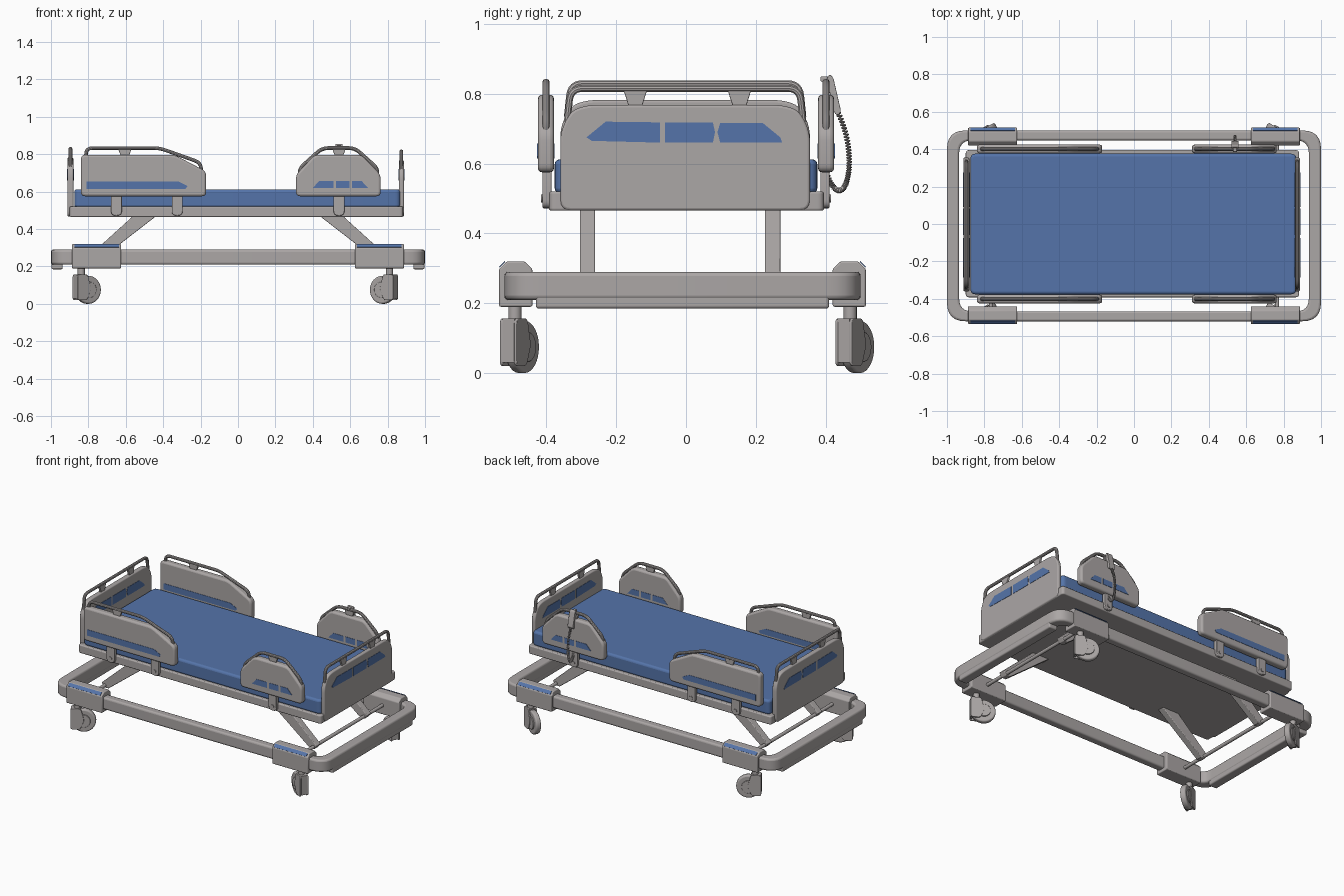
import bpy, bmesh, math
from mathutils import Vector, Matrix

if "Cube" in bpy.data.objects:
    bpy.data.objects.remove(bpy.data.objects["Cube"])


def material(name, rgb):
    m = bpy.data.materials.new(name)
    m.diffuse_color = (*rgb, 1)
    m.use_nodes = True
    m.node_tree.nodes["Principled BSDF"].inputs["Base Color"].default_value = m.diffuse_color
    return m


GREY = material("warm_grey", (0.41, 0.385, 0.38))
BLUE = material("mattress_blue", (0.09, 0.175, 0.40))
CY = -0.01  # base frame centre in y


def rounded(pts, r, closed=True, n=6):
    """Round the corners of a 2D outline or path."""
    pts, out = [Vector(p) for p in pts], []
    for i, p in enumerate(pts):
        if not closed and i in (0, len(pts) - 1):
            out.append(p)
            continue
        a, b = pts[i - 1] - p, pts[(i + 1) % len(pts)] - p
        s = p + a.normalized() * min(r, a.length * 0.45)
        e = p + b.normalized() * min(r, b.length * 0.45)
        for k in range(n + 1):
            t = k / n
            out.append(s * (1 - t) ** 2 + p * 2 * t * (1 - t) + e * t * t)
    return out


def place(axis, a, b, d):
    return {'x': (d, a, b), 'y': (a, d, b), 'z': (a, b, d)}[axis]


def finish(name, bm, mat, bevel=0, matrix=None):
    bmesh.ops.recalc_face_normals(bm, faces=bm.faces)
    me = bpy.data.meshes.new(name)
    bm.to_mesh(me)
    bm.free()
    me.materials.append(mat)
    ob = bpy.data.objects.new(name, me)
    bpy.context.collection.objects.link(ob)
    if matrix:
        ob.matrix_world = matrix
    if bevel:
        m = ob.modifiers.new("bevel", 'BEVEL')
        m.width, m.segments, m.limit_method = bevel, 3, 'ANGLE'
        m.angle_limit = math.radians(40)
    return ob


def prism(name, pts, axis, lo, hi, mat=GREY, bevel=0, matrix=None):
    """Extrude a 2D outline along an axis from lo to hi."""
    bm = bmesh.new()
    rows = [[bm.verts.new(place(axis, p[0], p[1], d)) for p in pts] for d in (lo, hi)]
    n = len(pts)
    for r in rows:
        bm.faces.new(r)
    for i in range(n):
        j = (i + 1) % n
        bm.faces.new((rows[0][i], rows[0][j], rows[1][j], rows[1][i]))
    return finish(name, bm, mat, bevel, matrix)


def rect(x0, x1, y0, y1):
    return [(x0, y0), (x1, y0), (x1, y1), (x0, y1)]


def cylinder(name, r, lo, hi, axis, a=0, b=0, bevel=0, matrix=None, n=32):
    pts = [(a + r * math.cos(math.tau * i / n), b + r * math.sin(math.tau * i / n)) for i in range(n)]
    return prism(name, pts, axis, lo, hi, GREY, bevel, matrix)


def tube(name, pts, r, res=3):
    cu = bpy.data.curves.new(name, 'CURVE')
    cu.dimensions, cu.bevel_depth, cu.bevel_resolution, cu.use_fill_caps = '3D', r, res, True
    sp = cu.splines.new('POLY')
    sp.points.add(len(pts) - 1)
    for q, p in zip(sp.points, pts):
        q.co = (*p, 1)
    cu.materials.append(GREY)
    ob = bpy.data.objects.new(name, cu)
    bpy.context.collection.objects.link(ob)
    bpy.ops.object.select_all(action='DESELECT')
    ob.select_set(True)
    bpy.context.view_layer.objects.active = ob
    bpy.ops.object.convert(target='MESH')


# --- base frame ring
outer = rounded(rect(-1, 1, CY - 0.51, CY + 0.51), 0.1)
inner = rounded(rect(-0.935, 0.935, CY - 0.457, CY + 0.457), 0.07)
bm = bmesh.new()
loops = [[bm.verts.new((p[0], p[1], z)) for p in ps]
         for ps, z in ((outer, 0.21), (outer, 0.29), (inner, 0.29), (inner, 0.21))]
for k in range(4):
    for i in range(len(outer)):
        j = (i + 1) % len(outer)
        bm.faces.new((loops[k][i], loops[k][j], loops[(k + 1) % 4][j], loops[(k + 1) % 4][i]))
finish("base_frame", bm, GREY, 0.012)

for sx in (-1, 1):
    end = "head" if sx < 0 else "foot"
    # deeper lower part of the end beams
    prism(f"{end}_base_beam", rect(*sorted((sx * 0.937, sx * 0.998)), CY - 0.42, CY + 0.42),
          'z', 0.185, 0.27, bevel=0.008)
    # lifting arms and their cross rod
    arm = [(sx * 0.43, 0.475), (sx * 0.555, 0.475), (sx * 0.79, 0.262), (sx * 0.77, 0.235), (sx * 0.74, 0.235)]
    for y in (-0.282, 0.248):
        prism(f"{end}_lift_arm", arm, 'y', y - 0.022, y + 0.022, bevel=0.004)
    cylinder(f"{end}_cross_rod", 0.011, CY - 0.46, CY + 0.46, 'y', sx * 0.765, 0.25, n=16)

    for sy in (-1, 1):
        # corner housings with a blue strip on the outer chamfer
        def Y(v): return CY + sy * v
        prof = [(Y(0.43), 0.19), (Y(0.525), 0.19), (Y(0.525), 0.298), (Y(0.503), 0.32),
                (Y(0.452), 0.32), (Y(0.43), 0.298)]
        lo, hi = sorted((sx * 0.625, sx * 0.887))
        prism(f"{end}_corner_housing", prof, 'x', lo, hi, bevel=0.005)
        strip = [(Y(0.523), 0.302), (Y(0.507), 0.318), (Y(0.509), 0.3205), (Y(0.5255), 0.304)]
        prism(f"{end}_housing_strip", strip, 'x', lo + 0.012, hi - 0.012, BLUE)
        # swivelled casters, local x is the trailing direction
        sxp = 0.81 if sx > 0 else -0.838
        M = Matrix.Translation((sxp, CY + sy * 0.48, 0)) @ Matrix.Rotation(
            math.radians(150 if sx > 0 else 30), 4, 'Z')
        cylinder("caster_stem", 0.019, 0.14, 0.2, 'z', matrix=M, n=20)
        cylinder("caster_wheel", 0.075, -0.017, 0.017, 'y', 0.04, 0.075, 0.009, M)
        cylinder("caster_hub", 0.042, -0.024, 0.024, 'y', 0.04, 0.075, 0.003, M)
        side = rounded([(-0.038, 0.02), (0.02, 0.02), (0.045, 0.08), (0.025, 0.157), (-0.038, 0.157)], 0.015)
        for s in (-1, 1):
            prism("caster_fork_plate", side, 'y', *sorted((s * 0.019, s * 0.028)), bevel=0.002, matrix=M)
        prism("caster_fork_bridge", rect(-0.037, -0.024, 0.03, 0.156), 'y', -0.02, 0.02, matrix=M)
        prism("caster_fork_top", rect(-0.036, 0.024, 0.148, 0.157), 'y', -0.02, 0.02, matrix=M)

# --- bed deck and mattress
prism("bed_deck", rounded(rect(-0.9, 0.883, -0.392, 0.395), 0.02), 'z', 0.465, 0.52, bevel=0.006)
prism("mattress", rounded(rect(-0.875, 0.868, -0.376, 0.376), 0.03), 'z', 0.515, 0.612, BLUE, 0.014)


def panels(name, outlines, axis, lo, hi):
    """Thin blue plates on both faces of a board."""
    for o in outlines:
        for d0, d1 in ((lo - 0.002, lo + 0.002), (hi - 0.002, hi + 0.002)):
            prism(name, o, axis, d0, d1, BLUE)


# --- end boards with hand rails
for name, x0, x1, dz in (("head", -0.912, -0.88, 0.014), ("foot", 0.86, 0.887, 0.0)):
    xm = (x0 + x1) / 2
    outline = [(-0.36, 0.466), (0.355, 0.466), (0.355, 0.69 + dz), (0.325, 0.752 + dz), (0.275, 0.768 + dz),
               (-0.28, 0.768 + dz), (-0.33, 0.752 + dz), (-0.36, 0.69 + dz)]
    prism(f"{name}_board", rounded(outline, 0.03, n=4), 'x', x0, x1, bevel=0.007)
    path = rounded([(-0.34, 0.72 + dz), (-0.33, 0.815 + dz), (0.325, 0.815 + dz), (0.335, 0.72 + dz)], 0.035, False)
    tube(f"{name}_board_rail", [(xm, *p) for p in path], 0.01)
    for y in (-0.145, 0.153):
        prism(f"{name}_rail_post", [(y - 0.018, 0.76 + dz), (y + 0.018, 0.76 + dz),
                                    (y + 0.033, 0.808 + dz), (y - 0.033, 0.808 + dz)],
              'x', xm - 0.007, xm + 0.007, bevel=0.002)
    panels(f"{name}_board_panel", [
        [(-0.285, 0.675), (-0.27, 0.665), (-0.075, 0.66), (-0.075, 0.718), (-0.23, 0.72)],
        [(-0.06, 0.66), (0.077, 0.66), (0.083, 0.69), (0.077, 0.718), (-0.06, 0.718)],
        [(0.098, 0.66), (0.275, 0.66), (0.27, 0.675), (0.22, 0.716), (0.098, 0.716), (0.09, 0.69)]], 'x', x0, x1)

# --- side rails
LONG = dict(
    outline=[(-0.84, 0.575), (-0.17, 0.575), (-0.17, 0.708), (-0.34, 0.797), (-0.84, 0.797)],
    path=[(-0.815, 0.77), (-0.81, 0.833), (-0.42, 0.833), (-0.2, 0.755), (-0.195, 0.69)],
    blue=[[(-0.81, 0.615), (-0.28, 0.615), (-0.27, 0.63), (-0.32, 0.655), (-0.81, 0.655)]],
    posts=[-0.605], arms=[-0.65, -0.325])
SHORT = dict(
    outline=[(0.31, 0.575), (0.763, 0.575), (0.763, 0.69), (0.66, 0.797), (0.41, 0.797), (0.31, 0.69)],
    path=[(0.33, 0.68), (0.33, 0.725), (0.45, 0.833), (0.625, 0.833), (0.745, 0.725), (0.745, 0.68)],
    blue=[[(0.4, 0.62), (0.51, 0.62), (0.51, 0.658), (0.435, 0.658)], rect(0.525, 0.595, 0.62, 0.658),
          [(0.61, 0.62), (0.695, 0.62), (0.66, 0.658), (0.61, 0.658)]],
    posts=[0.54], arms=[0.54])
for side, sy in (("right", -1), ("left", 1)):
    for kind, d in (("long", LONG), ("short", SHORT)):
        nm = f"{side}_{kind}_side"
        y0, y1 = sorted((sy * 0.378, sy * 0.424))
        ym = sy * 0.401
        prism(f"{nm}_board", rounded(d["outline"], 0.025, n=4), 'y', y0, y1, bevel=0.012)
        tube(f"{nm}_hand_rail", [(p[0], ym, p[1]) for p in rounded(d["path"], 0.035, False)], 0.01)
        panels(f"{nm}_panel", d["blue"], 'y', y0, y1)
        for x in d["posts"]:
            prism(f"{nm}_post", [(x - 0.022, 0.79), (x + 0.022, 0.79), (x + 0.035, 0.828), (x - 0.035, 0.828)],
                  'y', ym - 0.007, ym + 0.007, bevel=0.002)
        for x in d["arms"]:
            prism(f"{nm}_bracket", rounded(rect(x - 0.029, x + 0.029, 0.472, 0.6), 0.025), 'y',
                  *sorted((sy * 0.385, sy * 0.411)), bevel=0.004)
            cylinder(f"{nm}_pivot", 0.012, *sorted((sy * 0.4, sy * 0.415)), 'y', x, 0.5, n=16)

# --- hand control with coiled cable, hung on the left short side rail
prism("hand_control", rounded([(0.402, 0.842), (0.412, 0.857), (0.422, 0.845), (0.444, 0.75),
                               (0.436, 0.738), (0.426, 0.742)], 0.006, n=3), 'x', 0.52, 0.56, bevel=0.004)
prism("hand_control_hook", rect(0.385, 0.42, 0.835, 0.849), 'x', 0.53, 0.55, bevel=0.003)
P = [Vector(p) for p in ((0.54, 0.435, 0.745), (0.54, 0.5, 0.62), (0.54, 0.455, 0.44), (0.54, 0.405, 0.565))]
coil, N, TURNS = [], 540, 45
for i in range(N + 1):
    t = i / N
    u = 1 - t
    c = P[0] * u ** 3 + P[1] * 3 * u * u * t + P[2] * 3 * u * t * t + P[3] * t ** 3
    d = ((P[1] - P[0]) * u * u + (P[2] - P[1]) * 2 * u * t + (P[3] - P[2]) * t * t).normalized()
    a = math.tau * TURNS * t
    coil.append(c + Vector((1, 0, 0)) * 0.006 * math.cos(a) + Vector((0, -d.z, d.y)) * 0.006 * math.sin(a))
tube("coiled_cable", coil, 0.0025, 1)

# --- smooth shading with sharp edges kept
bpy.ops.object.select_all(action='SELECT')
bpy.context.view_layer.objects.active = bpy.data.objects["mattress"]
bpy.ops.object.shade_smooth_by_angle(angle=math.radians(35))
